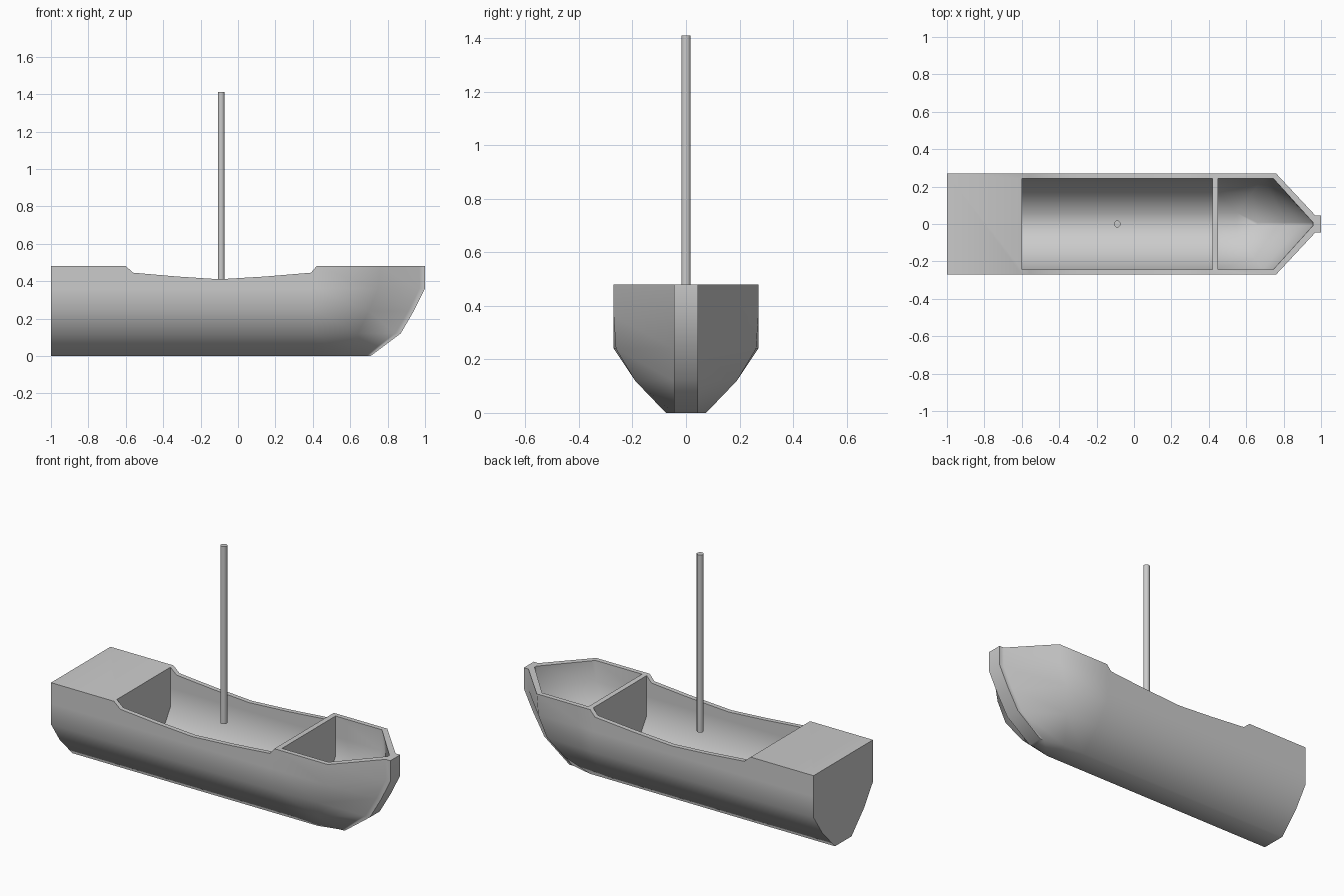
import bpy, bmesh, math

if "Cube" in bpy.data.objects:
    bpy.data.objects.remove(bpy.data.objects["Cube"])


def loft(name, stations):
    """Skin mirrored half-sections [(x, y, z), ...] running keel to rim."""
    bm = bmesh.new()
    rings = []
    for half in stations:
        right = [bm.verts.new(p) for p in half]
        left = [bm.verts.new((x, -y, z)) for x, y, z in reversed(half)]
        rings.append(right + left)
    n = len(rings[0])
    for a, b in zip(rings, rings[1:]):
        for i in range(n):
            j = (i + 1) % n
            bm.faces.new((a[i], a[j], b[j], b[i]))
    # end caps as strips, since the bow ends are not planar
    for ring in (rings[0], rings[-1]):
        for i in range(n // 2 - 1):
            bm.faces.new((ring[i], ring[i + 1], ring[n - 2 - i], ring[n - 1 - i]))
    bmesh.ops.recalc_face_normals(bm, faces=bm.faces)
    me = bpy.data.meshes.new(name)
    bm.to_mesh(me)
    bm.free()
    ob = bpy.data.objects.new(name, me)
    bpy.context.collection.objects.link(ob)
    return ob


def smooth(ob, deg):
    bpy.ops.object.select_all(action='DESELECT')
    ob.select_set(True)
    bpy.context.view_layer.objects.active = ob
    bpy.ops.object.shade_smooth_by_angle(angle=math.radians(deg))


def section(xs, ys, zs):
    return list(zip(xs, ys, zs))


# hull: constant section with a dipped rim, then knee and stem at the bow
Z = [0, .12, .24, .36, .48]
W = [.075, .19, .27, .27, .27]
rim = [(-1, .48), (-.6, .48), (-.56, .445), (-.33, .425), (-.1, .41),
       (.15, .425), (.39, .445), (.42, .48)]
stations = [section([x] * 5, W, Z[:4] + [top]) for x, top in rim]
stations.append(section([.56, .64, .70, .75, .76], [.075, .19, .262, .27, .27], Z))
stem = [.71, .87, .94, 1, 1]
stations.append(section([x - .03 for x in stem], [.045] * 5, Z))
stations.append(section(stem, [.045] * 5, Z))
hull = loft("hull", stations)

# hollows: main hold and bow compartment, leaving a thin bulkhead between
IZ = [.03, .13, .25, .36, .6]
IW = [.06, .165, .243, .243, .243]
hold = loft("hold_cutter", [section([x] * 5, IW, IZ) for x in (-.6, .42)])
bow = loft("bow_cutter", [
    section([.45] * 5, IW, IZ),
    section([.55, .63, .69, .74, .75], IW, IZ),
    section([.66, .82, .89, .95, .965], [.008] * 5, IZ)])
bpy.context.view_layer.objects.active = hull
for cutter in (hold, bow):
    mod = hull.modifiers.new("hollow", 'BOOLEAN')
    mod.operation = 'DIFFERENCE'
    mod.solver = 'EXACT'
    mod.object = cutter
    bpy.ops.object.modifier_apply(modifier=mod.name)
    bpy.data.objects.remove(cutter)
smooth(hull, 50)

# mast
bpy.ops.mesh.primitive_cylinder_add(vertices=8, radius=.019, depth=1.02,
                                    location=(-.09, 0, .90),
                                    rotation=(0, 0, math.pi / 8))
mast = bpy.context.object
mast.name = "mast"
smooth(mast, 50)
